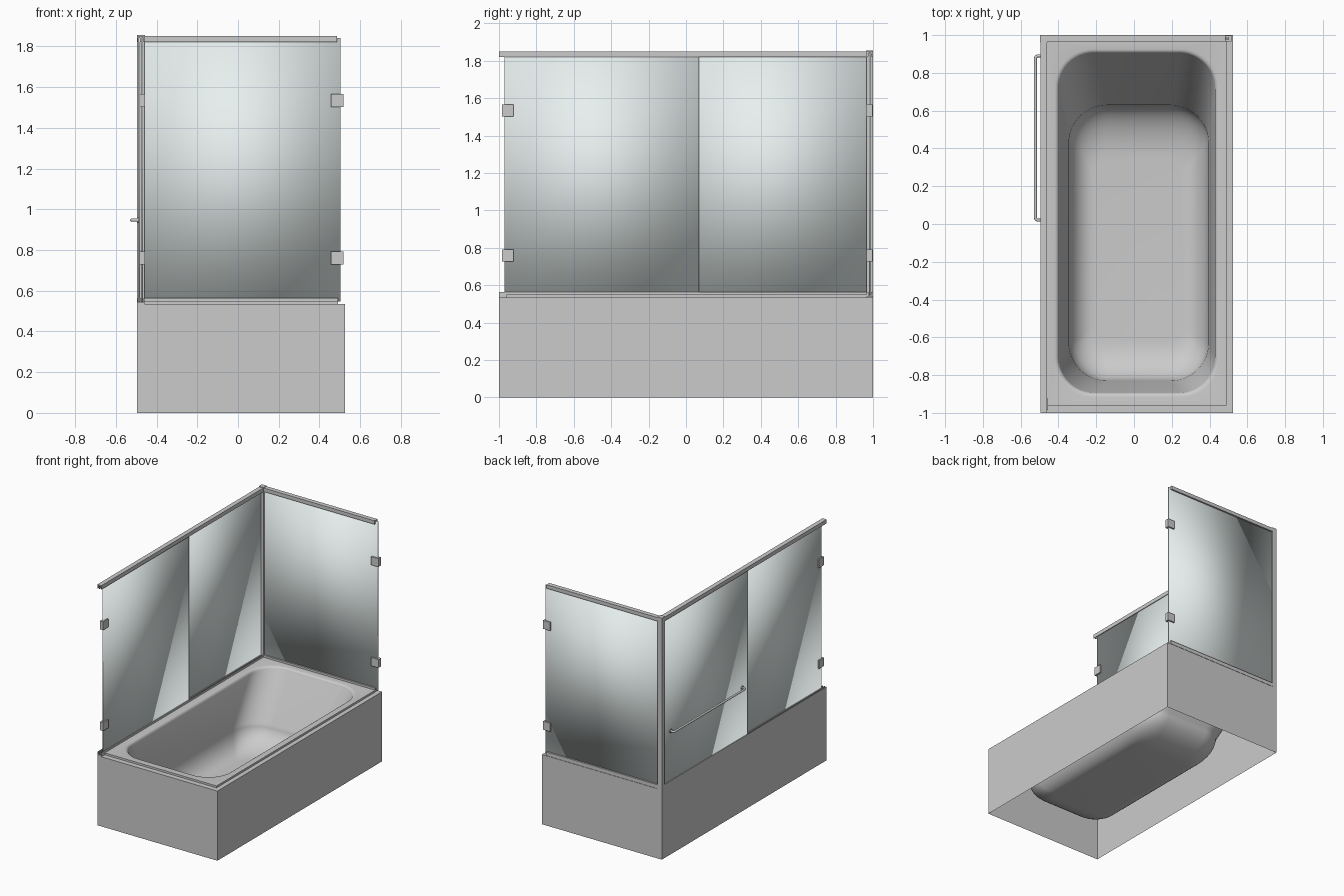
import bpy, bmesh, math

if "Cube" in bpy.data.objects:
    bpy.data.objects.remove(bpy.data.objects["Cube"])

glass_mat = bpy.data.materials.new("pale_glass")
glass_mat.diffuse_color = (0.80, 0.87, 0.86, 1)
glass_mat.use_nodes = True
glass_mat.node_tree.nodes["Principled BSDF"].inputs["Base Color"].default_value = glass_mat.diffuse_color


def finish(name, bm, smooth_angle=None):
    me = bpy.data.meshes.new(name)
    bm.to_mesh(me)
    bm.free()
    ob = bpy.data.objects.new(name, me)
    bpy.context.collection.objects.link(ob)
    if smooth_angle is not None:
        bpy.ops.object.select_all(action='DESELECT')
        ob.select_set(True)
        bpy.context.view_layer.objects.active = ob
        bpy.ops.object.shade_smooth_by_angle(angle=math.radians(smooth_angle))
    return ob


def box(name, x, y, z):
    bm = bmesh.new()
    bmesh.ops.create_cube(bm, size=1)
    for v in bm.verts:
        v.co = [lo + (c + 0.5) * (hi - lo) for c, (lo, hi) in zip(v.co, (x, y, z))]
    return finish(name, bm)


def glass(name, x, y, z):
    ob = box(name, x, y, z)
    ob.data.materials.append(glass_mat)
    for p in ob.data.polygons:   # soft gradient over each pane
        p.use_smooth = True


def extrude(name, points, offset):
    bm = bmesh.new()
    f = bm.faces.new([bm.verts.new(p) for p in points])
    r = bmesh.ops.extrude_face_region(bm, geom=[f], use_keep_orig=True)
    bmesh.ops.translate(bm, vec=offset, verts=[v for v in r["geom"] if isinstance(v, bmesh.types.BMVert)])
    bmesh.ops.recalc_face_normals(bm, faces=bm.faces)
    return finish(name, bm)


def track(slots, width, height, floor):
    """Channel profile, opening upward, with slots given as (start, end)."""
    pts = [(0, 0), (0, height)]
    for a, b in slots:
        pts += [(a, height), (a, floor), (b, floor), (b, height)]
    return pts + [(width, height), (width, 0)]


def rounded_ring(z, x0, x1, y0, y1, r, n=12):
    pts = []
    corners = ((x1 - r, y1 - r), (x0 + r, y1 - r), (x0 + r, y0 + r), (x1 - r, y0 + r))
    for k, (cx, cy) in enumerate(corners):
        for i in range(n + 1):
            a = math.pi / 2 * (k + i / n)
            pts.append((cx + r * math.cos(a), cy + r * math.sin(a), z))
    return pts


# Tub: one skin from the apron over the stepped rim down into the basin
outer = (-0.495, 0.525, -1, 1)
step = (-0.46, 0.49, -0.96, 0.965)
rings = [(0, *outer, 0), (0.535, *outer, 0), (0.535, *step, 0), (0.55, *step, 0)]
mouth = (-0.42, 0.45, -0.915, 0.925, 0.20)
for i in range(5):               # rolled lip
    a = math.pi / 2 * i / 4
    d = 0.022 * math.sin(a)
    rings.append((0.55 - 0.022 * (1 - math.cos(a)), mouth[0] + d, mouth[1] - d,
                  mouth[2] + d, mouth[3] - d, mouth[4] - d * 0.5))
wall = (-0.345, 0.395, -0.83, 0.63, 0.20)
floor = (-0.21, 0.26, -0.62, 0.34, 0.07)
for i in range(11):              # curve from wall to floor
    a = math.pi / 2 * i / 10
    t = 1 - math.cos(a)
    rings.append((0.24 - 0.165 * math.sin(a), *[w + (f - w) * t for w, f in zip(wall, floor)]))
bm = bmesh.new()
loops = [[bm.verts.new(p) for p in rounded_ring(*r)] for r in rings]
for a, b in zip(loops, loops[1:]):
    for i in range(len(a)):
        j = (i + 1) % len(a)
        bm.faces.new((a[i], a[j], b[j], b[i]))
bm.faces.new(loops[-1])
bmesh.ops.remove_doubles(bm, verts=bm.verts, dist=1e-5)
finish("bathtub", bm, 40)

# Long side rails: two-slot tracks, top one inverted
side = track([(0.005, 0.015), (0.02, 0.03)], 0.035, 0.03, 0.008)
extrude("side_bottom_rail", [(-0.495 + u, -1, 0.535 + v) for u, v in side], (0, 1.965, 0))
extrude("side_top_rail", [(-0.495 + u, -1, 1.85 - v) for u, v in side], (0, 1.965, 0))

# End rails: single-slot tracks
end = track([(0.012, 0.023)], 0.035, 0.028, 0.008)
extrude("end_bottom_rail", [(-0.46, 0.965 + u, 0.537 + v) for u, v in end], (0.95, 0, 0))
extrude("end_top_rail", [(-0.46, 0.965 + u, 1.85 - v) for u, v in end], (0.945, 0, 0))

# Corner post with a small cap
box("corner_post", (-0.495, -0.46), (0.965, 1.0), (0.535, 1.85))
box("corner_cap", (-0.497, -0.457), (0.962, 1.0), (1.848, 1.855))

# Glass panes: fixed pane inside, sliding door outside, end pane
glass("fixed_pane", (-0.474, -0.466), (-0.97, 0.07), (0.545, 1.84))
glass("door_pane", (-0.489, -0.481), (-0.05, 0.965), (0.545, 1.84))
glass("end_pane", (-0.46, 0.503), (0.978, 0.987), (0.547, 1.84))

# Square wall clips
for level, z in (("lower", 0.76), ("upper", 1.535)):
    zr = (z - 0.032, z + 0.032)
    box(f"side_clip_{level}", (-0.484, -0.456), (-0.985, -0.923), zr)
    box(f"end_clip_{level}", (0.456, 0.517), (0.966, 0.998), zr)

# Door handle: bent bar with a round flange at each end
z, xo, xi, b = 0.947, -0.522, -0.487, 0.015
path = [(xi, 0.02)]
for cy, s in ((0.02 + b, -1), (0.89 - b, 1)):
    arc = [(xo + b - b * math.cos(a), cy + s * b * math.sin(a))
           for a in (math.pi / 2 * i / 6 for i in range(7))]
    path += arc[::-1] if s < 0 else arc
path.append((xi, 0.89))
cu = bpy.data.curves.new("door_handle", 'CURVE')
cu.dimensions = '3D'
cu.bevel_depth = 0.008
cu.bevel_resolution = 3
cu.use_fill_caps = True
sp = cu.splines.new('POLY')
sp.points.add(len(path) - 1)
for p, (x, y) in zip(sp.points, path):
    p.co = (x, y, z, 1)
bpy.context.collection.objects.link(bpy.data.objects.new("door_handle", cu))
for i, y in enumerate((0.02, 0.89)):
    bm = bmesh.new()
    bmesh.ops.create_cone(bm, cap_ends=True, segments=24, radius1=0.014, radius2=0.014, depth=0.008)
    for v in bm.verts:
        v.co = (-0.492 + v.co.z, y + v.co.y, z - v.co.x)
    bmesh.ops.recalc_face_normals(bm, faces=bm.faces)
    finish(f"handle_flange_{i + 1}", bm, 40)
